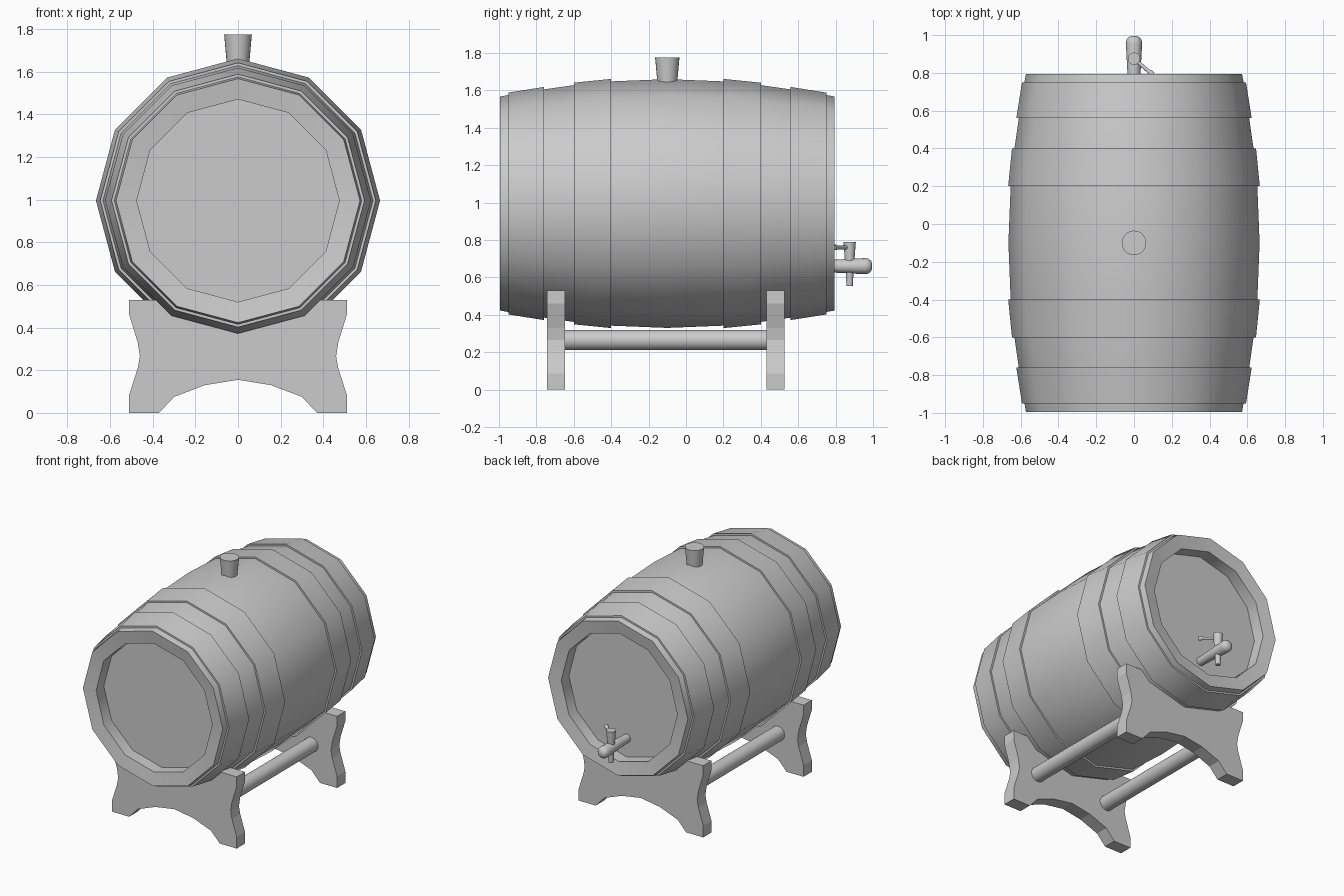
import bpy, bmesh, math
from mathutils import Vector, Matrix

cube = bpy.data.objects.get("Cube")
if cube:
    bpy.data.objects.remove(cube, do_unlink=True)

grey = bpy.data.materials.new("light grey")
grey.use_nodes = True
colour = (0.6, 0.6, 0.6, 1)
grey.diffuse_color = colour
grey.node_tree.nodes["Principled BSDF"].inputs["Base Color"].default_value = colour

AXIS_Z = 0.995   # height of the barrel's axis
MID_Y = -0.1     # middle of the barrel


def finish(name, bm, smooth=True):
    bmesh.ops.recalc_face_normals(bm, faces=bm.faces)
    mesh = bpy.data.meshes.new(name)
    bm.to_mesh(mesh)
    bm.free()
    mesh.materials.append(grey)
    obj = bpy.data.objects.new(name, mesh)
    bpy.context.scene.collection.objects.link(obj)
    if smooth:
        bpy.ops.object.select_all(action='DESELECT')
        obj.select_set(True)
        bpy.context.view_layer.objects.active = obj
        bpy.ops.object.shade_smooth_by_angle(angle=math.radians(35))
    return obj


def lathe(name, profile, origin, direction, sides=20, closed=False):
    """Spin (radius, distance) pairs around a direction through origin."""
    bm = bmesh.new()
    turn = Vector((0, 0, 1)).rotation_difference(Vector(direction)).to_matrix().to_4x4()
    place = Matrix.Translation(origin) @ turn
    rings = []
    for r, d in profile:
        rings.append([bm.verts.new(place @ Vector((r * math.cos(a), r * math.sin(a), d)))
                      for a in (math.tau * i / sides for i in range(sides))])
    pairs = list(zip(rings, rings[1:]))
    if closed:
        pairs.append((rings[-1], rings[0]))
    else:
        bm.faces.new(rings[0])
        bm.faces.new(rings[-1])
    for lower, upper in pairs:
        for i in range(sides):
            j = (i + 1) % sides
            bm.faces.new((lower[i], lower[j], upper[j], upper[i]))
    return finish(name, bm)


# Barrel body: bulging staves with a recessed head at each end
half = [(0.475, 0.79), (0.475, 0.88), (0.572, 0.895), (0.58, 0.85),
        (0.61, 0.66), (0.633, 0.5), (0.653, 0.3)]
body = [(r, -d) for r, d in half] + [(0.665, 0)] + half[::-1]
centre = (0, MID_Y, AXIS_Z)
lathe("barrel_body", body, centre, (0, 1, 0), 12)

# Four raised hoops
for side, end in ((-1, "front"), (1, "back")):
    for name, (r1, d1), (r2, d2) in (("end_hoop", half[3], half[4]),
                                     ("inner_hoop", half[5], half[6])):
        ring = [(r1 - 0.01, d1), (r1 + 0.013, d1), (r2 + 0.013, d2), (r2 - 0.01, d2)]
        lathe(f"{end}_{name}", [(r, side * d) for r, d in ring], centre,
              (0, 1, 0), 12, closed=True)

# Bung on top
lathe("bung", [(0.052, 0), (0.065, 0.145)], (0, MID_Y, 1.63), (0, 0, 1), 24)

# Cradle boards: half outline, mirrored, with a seat that follows the barrel
edge = [(0.305, 0.467), (0.368, 0.53), (0.51, 0.53), (0.51, 0.46), (0.47, 0.33),
        (0.46, 0.265), (0.47, 0.21), (0.51, 0.085), (0.51, 0), (0.37, 0),
        (0.30, 0.075), (0.155, 0.13)]
outline = [(0, 0.387)] + edge + [(0, 0.155)] + [(-x, z) for x, z in reversed(edge)]
for name, y in (("front_cradle", -0.743), ("back_cradle", 0.43)):
    bm = bmesh.new()
    face = bm.faces.new([bm.verts.new((x, y, z)) for x, z in outline])
    out = bmesh.ops.extrude_face_region(bm, geom=[face])
    moved = [v for v in out["geom"] if isinstance(v, bmesh.types.BMVert)]
    bmesh.ops.translate(bm, verts=moved, vec=(0, 0.097, 0))
    finish(name, bm, smooth=False)

# Rods joining the boards
for name, x in (("left_rod", 0.3), ("right_rod", -0.3)):
    lathe(name, [(0.054, 0), (0.054, 1.1)], (x, -0.66, 0.265), (0, 1, 0), 24)

# Tap: pipe with a rounded end, valve stem, spout and handle
lathe("tap_pipe", [(0.03, 0), (0.034, 0.1), (0.043, 0.27), (0.04, 0.29),
                   (0.028, 0.305), (0.012, 0.31)], (0, 0.685, 0.66), (0, 1, 0))
lathe("tap_stem", [(0.024, 0), (0.033, 0.12)], (0, 0.875, 0.67), (0, 0, 1))
lathe("tap_spout", [(0.017, 0), (0.022, 0.1)], (0, 0.875, 0.553), (0, 0, 1))
lathe("tap_handle", [(0.01, 0), (0.01, 0.1), (0.015, 0.112), (0.015, 0.13)],
      (0, 0.875, 0.76), (0.76, -0.65, 0), 12)
